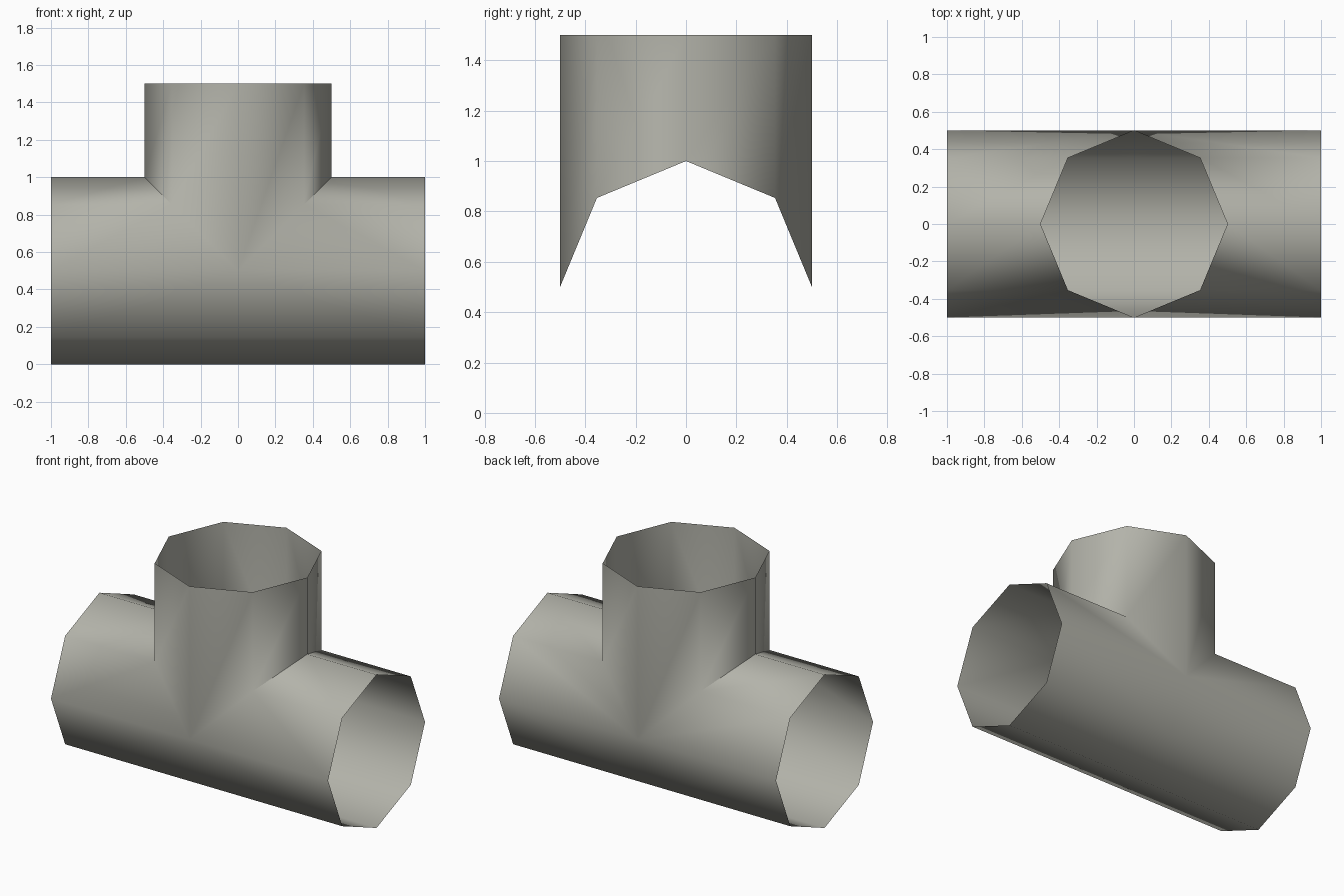
import bpy, bmesh, math

if "Cube" in bpy.data.objects:
    bpy.data.objects.remove(bpy.data.objects["Cube"])

R, SIDES = 0.5, 8
mat = bpy.data.materials.new("warm grey")
mat.diffuse_color = (0.45, 0.45, 0.40, 1)
mat.use_nodes = True
mat.node_tree.nodes["Principled BSDF"].inputs["Base Color"].default_value = mat.diffuse_color

bm = bmesh.new()
ring = [(R * math.cos(2 * math.pi * i / SIDES), R * math.sin(2 * math.pi * i / SIDES))
        for i in range(SIDES)]


def tube(start, end):
    """Open tube wall between two rings of points."""
    a = [bm.verts.new(p) for p in start]
    b = [bm.verts.new(p) for p in end]
    for i in range(SIDES):
        j = (i + 1) % SIDES
        bm.faces.new((a[i], a[j], b[j], b[i]))


# Main pipe: two halves, mitred on the upper side where the branch joins
for s in (-1, 1):
    tube([(s * max(0, z), y, R + z) for y, z in ring],
         [(s, y, R + z) for y, z in ring])

# Upright branch, its lower rim following the same mitre
tube([(x, y, R + abs(x)) for x, y in ring],
     [(x, y, 1.5) for x, y in ring])

# Weld the seams and make the surface face outwards
bmesh.ops.remove_doubles(bm, verts=bm.verts, dist=1e-4)
bm.normal_update()
for f in bm.faces:
    c = f.calc_center_median()
    upright = abs(f.normal.z) < 1e-3 and c.z > 0.8
    out = (c.x, c.y, 0) if upright else (0, c.y, c.z - R)
    if sum(n * o for n, o in zip(f.normal, out)) < 0:
        f.normal_flip()

mesh = bpy.data.meshes.new("tee_pipe")
bm.to_mesh(mesh)
bm.free()
mesh.materials.append(mat)
obj = bpy.data.objects.new("tee_pipe", mesh)
bpy.context.collection.objects.link(obj)

# Smooth round the octagons, sharp at the upper joint
bpy.context.view_layer.objects.active = obj
obj.select_set(True)
bpy.ops.object.shade_smooth_by_angle(angle=math.radians(50))
